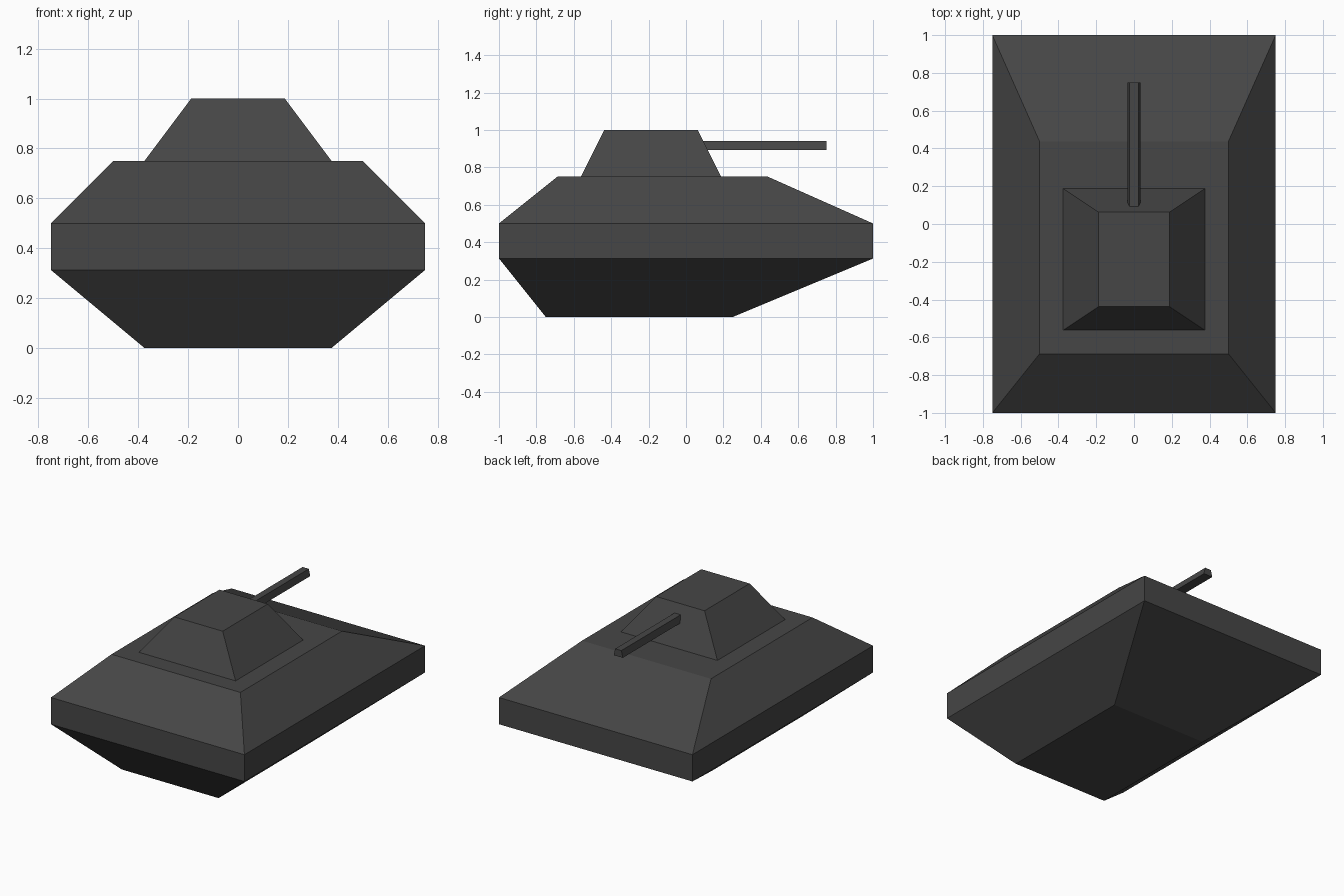
import bpy, bmesh

if "Cube" in bpy.data.objects:
    bpy.data.objects.remove(bpy.data.objects["Cube"])

# One dark grey paint for the whole tank
paint = bpy.data.materials.new("dark_grey_paint")
paint.diffuse_color = (0.061, 0.061, 0.061, 1.0)
paint.use_nodes = True
paint.node_tree.nodes["Principled BSDF"].inputs["Base Color"].default_value = paint.diffuse_color


def finish(name, bm):
    """Turn a bmesh into a flat-shaded, painted object."""
    bmesh.ops.recalc_face_normals(bm, faces=bm.faces)
    mesh = bpy.data.meshes.new(name)
    bm.to_mesh(mesh)
    bm.free()
    mesh.materials.append(paint)
    obj = bpy.data.objects.new(name, mesh)
    bpy.context.collection.objects.link(obj)
    return obj


def loft(name, rings):
    """Bridge four-cornered rings of points and cap both ends."""
    bm = bmesh.new()
    rows = [[bm.verts.new(p) for p in ring] for ring in rings]
    for a, b in zip(rows, rows[1:]):
        for i in range(4):
            j = (i + 1) % 4
            bm.faces.new((a[i], a[j], b[j], b[i]))
    bm.faces.new(rows[0])
    bm.faces.new(rows[-1])
    return finish(name, bm)


def level(half_width, y0, y1, z):
    """Horizontal rectangle symmetric about x = 0."""
    w = half_width
    return [(-w, y0, z), (w, y0, z), (w, y1, z), (-w, y1, z)]


# Hull: tapered belly, straight band, sloped armour deck
loft("hull", [
    level(0.375, -0.75, 0.25, 0.0),
    level(0.75, -1.0, 1.0, 0.3125),
    level(0.75, -1.0, 1.0, 0.5),
    level(0.5, -0.6875, 0.4375, 0.75),
])

# Turret: truncated pyramid on the deck
loft("turret", [
    level(0.375, -0.5625, 0.1875, 0.75),
    level(0.1875, -0.4375, 0.0625, 1.0),
])

# Gun barrel: trapezoid section, rooted inside the turret
loft("gun_barrel", [
    [(-0.035, y, 0.892), (0.035, y, 0.892), (0.024, y, 0.94), (-0.024, y, 0.94)]
    for y in (0.0625, 0.75)
])
